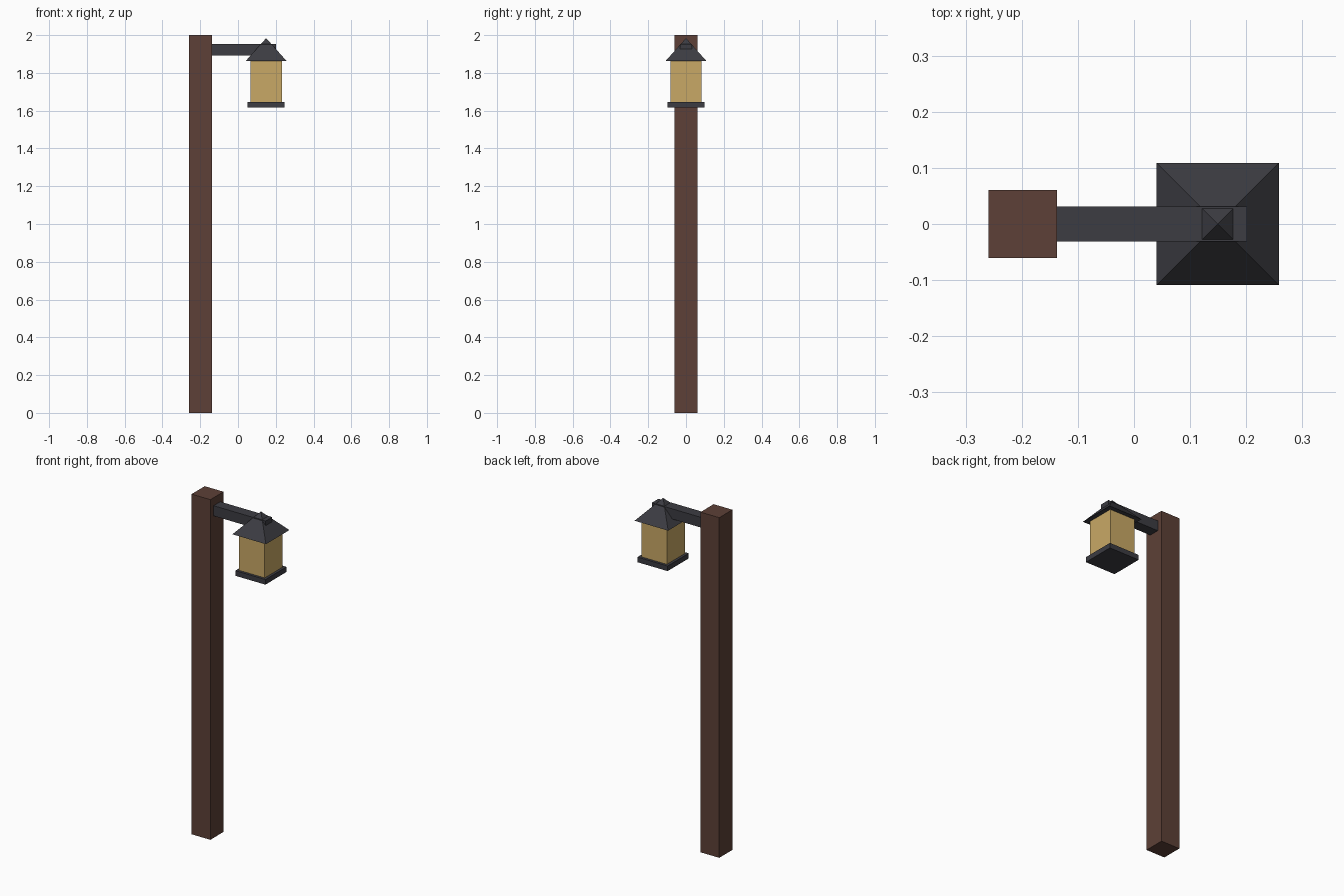
import bpy, bmesh, math

if "Cube" in bpy.data.objects:
    bpy.data.objects.remove(bpy.data.objects["Cube"])


def material(name, hex_rgb):
    def lin(c):
        c /= 255
        return c / 12.92 if c <= 0.04045 else ((c + 0.055) / 1.055) ** 2.4
    m = bpy.data.materials.new(name)
    m.diffuse_color = [lin(int(hex_rgb[i:i + 2], 16)) for i in (0, 2, 4)] + [1.0]
    m.use_nodes = True
    m.node_tree.nodes["Principled BSDF"].inputs["Base Color"].default_value = m.diffuse_color
    return m


wood = material("brown wood", "5D4037")
iron = material("dark iron", "3C3C42")
glass = material("amber glass", "C9A966")


def finish(name, bm, mat):
    mesh = bpy.data.meshes.new(name)
    bm.to_mesh(mesh)
    bm.free()
    mesh.materials.append(mat)
    obj = bpy.data.objects.new(name, mesh)
    bpy.context.collection.objects.link(obj)
    return obj


def box(name, x0, x1, half_y, z0, z1, mat):
    bm = bmesh.new()
    bmesh.ops.create_cube(bm, size=1)
    bmesh.ops.scale(bm, verts=bm.verts, vec=(x1 - x0, 2 * half_y, z1 - z0))
    bmesh.ops.translate(bm, verts=bm.verts, vec=((x0 + x1) / 2, 0, (z0 + z1) / 2))
    return finish(name, bm, mat)


def pyramid(name, cx, half, z0, z1, mat):
    bm = bmesh.new()
    bmesh.ops.create_cone(bm, cap_ends=True, segments=4, radius1=half * math.sqrt(2),
                          radius2=0, depth=z1 - z0)
    # turn the base only if its corners lie on the axes
    if min(abs(v.co.x) for v in bm.verts if v.co.z < 0) < 0.01:
        for v in bm.verts:
            x, y = v.co.x, v.co.y
            v.co.x, v.co.y = (x - y) / math.sqrt(2), (x + y) / math.sqrt(2)
    bmesh.ops.translate(bm, verts=bm.verts, vec=(cx, 0, (z0 + z1) / 2))
    return finish(name, bm, mat)


LX = 0.149  # lantern centre

# post and bracket arm
box("post", -0.259, -0.137, 0.061, 0, 2, wood)
box("arm", -0.2, 0.201, 0.031, 1.893, 1.953, iron)

# hanging lantern
box("lantern_base", LX - 0.098, LX + 0.098, 0.098, 1.617, 1.647, iron)
box("lantern_glass", LX - 0.083, LX + 0.083, 0.083, 1.647, 1.862, glass)
pyramid("lantern_roof", LX, 0.109, 1.862, 1.984, iron)
